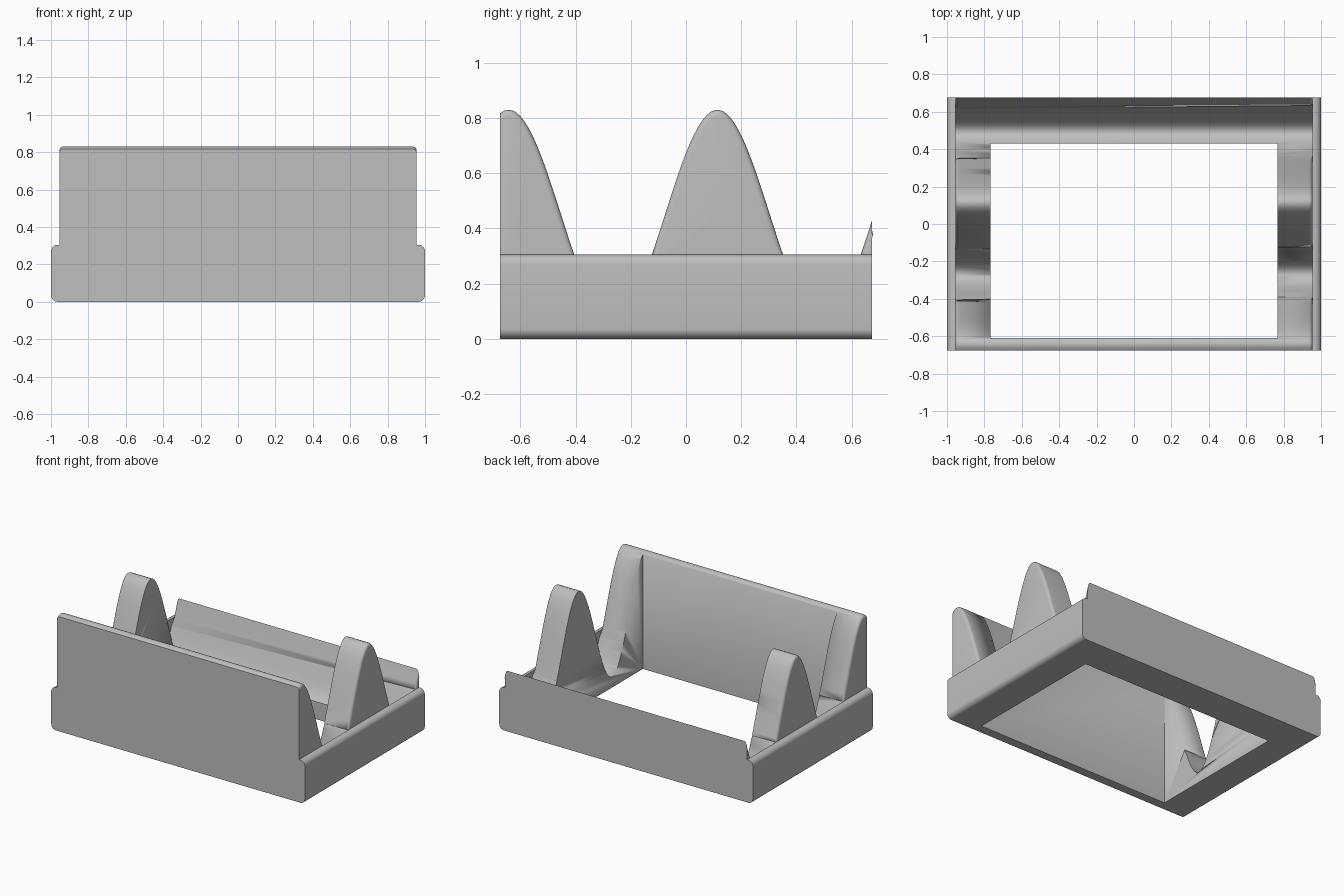
import bpy
import bmesh
import math

if "Cube" in bpy.data.objects:
    bpy.data.objects.remove(bpy.data.objects["Cube"], do_unlink=True)

HALF_Y = 0.675      # half depth of the whole tray
BODY_X = 0.955      # half width of the wavy body
RAIL_TOP = 0.305
PERIOD, PEAK_Y, MID_Z, AMP = 0.757, 0.114, 0.453, 0.377

gray = bpy.data.materials.new("plain gray")
gray.use_nodes = True
color = (0.52, 0.52, 0.52, 1)
gray.diffuse_color = color
gray.node_tree.nodes["Principled BSDF"].inputs["Base Color"].default_value = color


def wave(y):
    return MID_Z + AMP * math.cos(2 * math.pi * (y - PEAK_Y) / PERIOD)


def extrude(profile, direction):
    """Close a profile and sweep it into a solid."""
    bm = bmesh.new()
    face = bm.faces.new([bm.verts.new(p) for p in profile])
    swept = bmesh.ops.extrude_face_region(bm, geom=[face])["geom"]
    verts = [g for g in swept if isinstance(g, bmesh.types.BMVert)]
    bmesh.ops.translate(bm, verts=verts, vec=direction)
    bmesh.ops.recalc_face_normals(bm, faces=bm.faces)
    return bm


def finish(bm, name):
    """Turn the bmesh into an object, smooth only on its curved faces."""
    bmesh.ops.recalc_face_normals(bm, faces=bm.faces)
    for f in bm.faces:
        n = f.normal
        f.smooth = abs(n.x) < 0.999 and abs(n.y) < 0.999 and n.z > -0.999
    mesh = bpy.data.meshes.new(name)
    bm.to_mesh(mesh)
    bm.free()
    mesh.set_sharp_from_angle(angle=math.radians(35))
    mesh.materials.append(gray)
    obj = bpy.data.objects.new(name, mesh)
    bpy.context.collection.objects.link(obj)
    return obj


# Wavy body, sampled evenly plus where the wave meets the rail tops
reach = PERIOD * math.acos((RAIL_TOP - MID_Z) / AMP) / (2 * math.pi)
crossings = [PEAK_Y + k * PERIOD + s * reach for k in (-1, 0, 1) for s in (-1, 1)]
crossings = [y for y in crossings if abs(y) < HALF_Y]
steps = 90
ys = [-HALF_Y + 2 * HALF_Y * i / steps for i in range(steps + 1)]
ys = [y for y in ys if all(abs(y - c) > 0.006 for c in crossings)]
ys = sorted(ys + crossings)
profile = [(-BODY_X, y, wave(y)) for y in ys]
profile += [(-BODY_X, HALF_Y, 0), (-BODY_X, -HALF_Y, 0)]
bm = extrude(profile, (2 * BODY_X, 0, 0))

# Round the side edges of the crests above the rails
crest_edges = [
    e for e in bm.edges
    if abs(e.verts[0].co.x - e.verts[1].co.x) < 0.001
    and all(v.co.z > RAIL_TOP - 0.001 for v in e.verts)
]
bmesh.ops.bevel(bm, geom=crest_edges, offset=0.02, offset_type='OFFSET',
                segments=4, profile=0.5, affect='EDGES', clamp_overlap=False)
body = finish(bm, "wavy_body")

# Rectangular opening through the body
bm = bmesh.new()
bmesh.ops.create_cube(bm, size=1)
bmesh.ops.scale(bm, verts=bm.verts, vec=(1.534, 1.04, 3))
bmesh.ops.translate(bm, verts=bm.verts, vec=(0, -0.09, 0.5))
cutter = finish(bm, "opening_cutter")
cutter.hide_render = True
cut = body.modifiers.new("opening", 'BOOLEAN')
cut.operation = 'DIFFERENCE'
cut.solver = 'EXACT'
cut.object = cutter
bpy.context.view_layer.objects.active = body
bpy.ops.object.modifier_apply(modifier=cut.name)
bpy.data.objects.remove(cutter, do_unlink=True)


# Side rails with rounded outer edges
def rail(name, side):
    r = 0.036
    points = [(BODY_X, 0), (BODY_X, RAIL_TOP)]
    for cz, start in ((RAIL_TOP - r, 90), (r, 0)):
        for i in range(9):
            a = math.radians(start - 90 * i / 8)
            points.append((1 - r + r * math.cos(a), cz + r * math.sin(a)))
    bm = extrude([(side * x, -HALF_Y, z) for x, z in points], (0, 2 * HALF_Y, 0))
    finish(bm, name)


rail("left_rail", 1)
rail("right_rail", -1)
